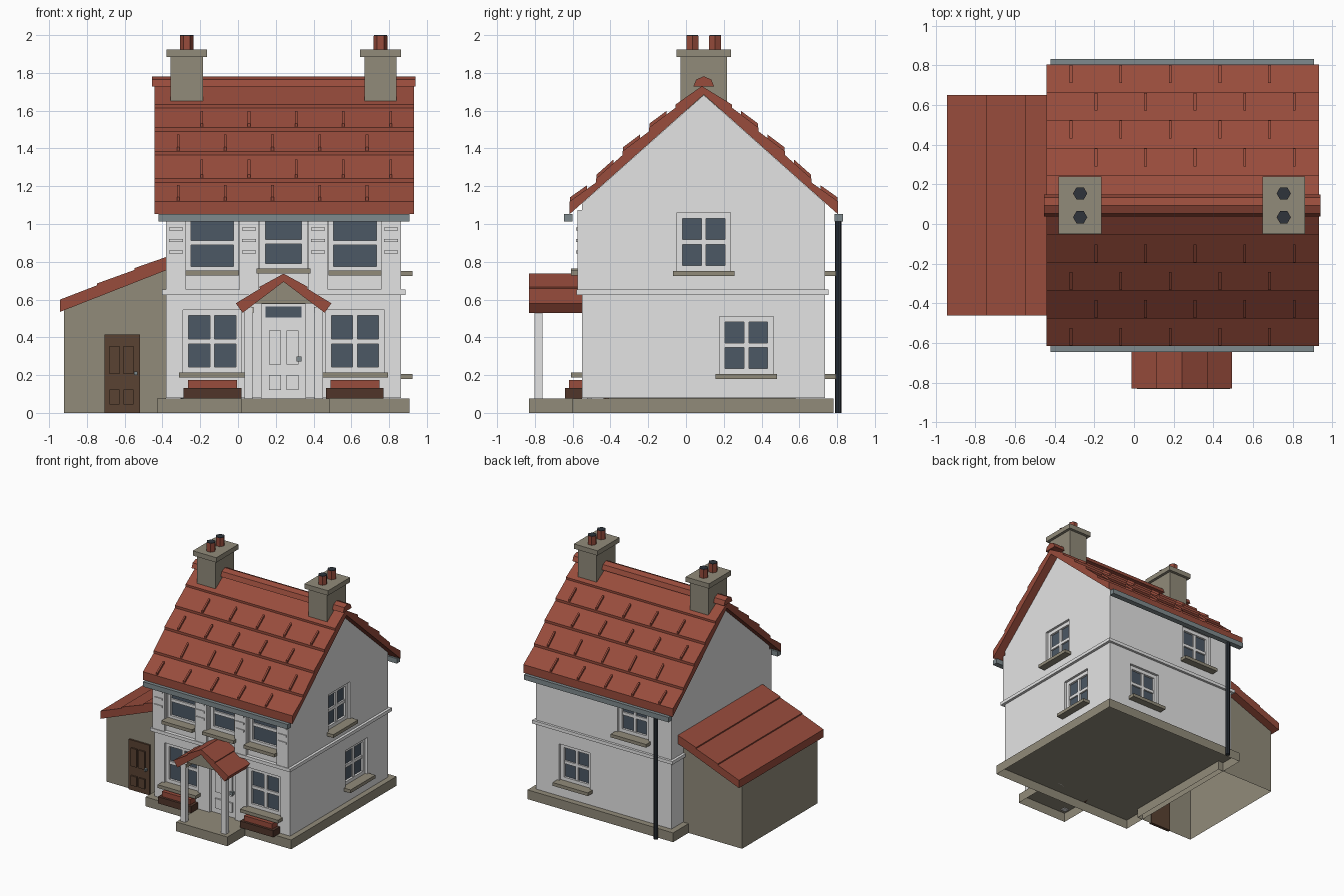
import bpy, bmesh, math
from mathutils import Matrix

cube = bpy.data.objects.get("Cube")
if cube:
    bpy.data.objects.remove(cube, do_unlink=True)


def material(name, hexcode):
    srgb = [int(hexcode[i:i + 2], 16) / 255 for i in (0, 2, 4)]
    col = [c / 12.92 if c <= 0.04045 else ((c + 0.055) / 1.055) ** 2.4 for c in srgb] + [1]
    m = bpy.data.materials.new(name)
    m.use_nodes = True
    m.diffuse_color = col
    m.node_tree.nodes["Principled BSDF"].inputs["Base Color"].default_value = col
    return m


WALL = material("white render", "E4E4E4")
STONE = material("grey stone", "918B7A")
TILE = material("red tile", "984C3C")
GLASS = material("window glass", "4C5865")
GUTTER = material("gutter grey", "7F8A8D")
PIPE = material("dark iron", "2E343B")
BROWN = material("planter wood", "50352A")
DOOR = material("shed door wood", "5A4232")


def prism(axis, pts, lo, hi):
    return axis, pts, lo, hi


def box(x0, x1, y0, y1, z0, z1):
    return prism("z", [(x0, y0), (x1, y0), (x1, y1), (x0, y1)], z0, z1)


def build(name, mat, solids, matrix=None, open_bottom=False):
    """Extrude every outline along its axis and join them in one object."""
    place = {"x": lambda a, b, t: (t, a, b),
             "y": lambda a, b, t: (a, t, b),
             "z": lambda a, b, t: (a, b, t)}
    bm = bmesh.new()
    for axis, pts, lo, hi in solids:
        ends = [[bm.verts.new(place[axis](a, b, t)) for a, b in pts] for t in (lo, hi)]
        bm.faces.new(ends[0])
        bm.faces.new(ends[1])
        for i in range(len(pts)):
            j = (i + 1) % len(pts)
            bm.faces.new((ends[0][i], ends[0][j], ends[1][j], ends[1][i]))
    bmesh.ops.recalc_face_normals(bm, faces=bm.faces)
    if open_bottom:
        ground = [f for f in bm.faces if all(v.co.z < 0.001 for v in f.verts)]
        bmesh.ops.delete(bm, geom=ground, context="FACES")
    if matrix:
        bm.transform(matrix)
    me = bpy.data.meshes.new(name)
    bm.to_mesh(me)
    bm.free()
    me.materials.append(mat)
    ob = bpy.data.objects.new(name, me)
    bpy.context.scene.collection.objects.link(ob)
    return ob


CX, RIDGE = 0.2415, 0.094       # house centre line and ridge line
LEFT, RIGHT, FRONT, BACK = -0.381, 0.864, -0.55, 0.735
SIDES = (("right", -1), ("left", 1))

# House body
slope = lambda y: 1.683 - 0.89 * abs(y - RIDGE)
body = build("house_walls", WALL, [prism("x", [
    (FRONT, 0.078), (BACK, 0.078), (BACK, slope(BACK)), (RIDGE, slope(RIDGE)),
    (FRONT, slope(FRONT))], LEFT, RIGHT)])

# Windows: pocket in the wall, frame, glass and stone sill
cutters = []


def window(name, x, y, angle, w, z0, z1, cols, edge=0.03, lip=0.02, bar=0.025):
    m = Matrix.Translation((x, y, 0)) @ Matrix.Rotation(math.radians(angle), 4, "Z")
    h = w / 2
    cutters.append(build(name + "_cutter", WALL, [box(-h, h, -0.08, 0.05, z0, z1)], m))
    zm = (z0 + z1) / 2
    bars = [box(-h, -h + edge, 0.02, 0.05, z0, z1), box(h - edge, h, 0.02, 0.05, z0, z1),
            box(-h + edge, h - edge, 0.02, 0.05, z0, z0 + edge),
            box(-h + edge, h - edge, 0.02, 0.05, z1 - edge, z1),
            box(-h + edge, h - edge, 0.025, 0.05, zm - bar / 2, zm + bar / 2)]
    if cols == 2:
        bars.append(box(-bar / 2, bar / 2, 0.025, 0.05, z0 + edge, z1 - edge))
    build(name + "_frame", WALL, bars, m)
    build(name + "_glass", GLASS, [box(-h + 0.01, h - 0.01, 0.038, 0.047, z0 + 0.01, z1 - 0.01)], m)
    build(name + "_sill", STONE, [box(-h - lip, h + lip, -0.06, 0.03, z0 - 0.025, z0 + 0.002)], m)


for side, s in SIDES:
    window("front_lower_window_" + side, CX + s * 0.378, FRONT, 0, 0.31, 0.212, 0.545, 2)
    window("front_upper_window_" + side, CX + s * 0.378, FRONT, 0, 0.275, 0.752, 1.05, 1, 0.024, 0.004)
window("front_upper_window_middle", CX, FRONT, 0, 0.25, 0.762, 1.05, 1, 0.03, 0.018)
window("side_upper_window", RIGHT, RIDGE, 90, 0.285, 0.75, 1.06, 2)
window("side_lower_window", RIGHT, 0.32, 90, 0.285, 0.205, 0.51, 2)
window("back_upper_window", -0.027, BACK, 180, 0.285, 0.75, 1.06, 2)
window("back_lower_window", 0.508, BACK, 180, 0.285, 0.205, 0.51, 2)
cutters.append(build("door_cutter", WALL, [box(CX - 0.117, CX + 0.117, -0.6, FRONT + 0.05, 0.07, 0.577)]))

for c in cutters:
    c.hide_render = True
    mod = body.modifiers.new("pocket", "BOOLEAN")
    mod.operation, mod.object, mod.solver = "DIFFERENCE", c, "EXACT"
cut = bpy.data.meshes.new_from_object(body.evaluated_get(bpy.context.evaluated_depsgraph_get()))
body.modifiers.clear()
body.data = cut
for c in cutters:
    bpy.data.objects.remove(c, do_unlink=True)

# String course, upper pilasters and their bricks
build("string_course", WALL, [box(LEFT - 0.022, RIGHT + 0.022, -0.58, BACK + 0.02, 0.625, 0.652)])
spans = [(CX + s * x, w) for s in (-1, 1) for x, w in ((0.182, 0.052), (0.5695, 0.053))]
build("pilasters", WALL, [box(x - w, x + w, -0.575, FRONT + 0.01, 0.64, 1.075) for x, w in spans])
build("pilaster_bricks", WALL, [
    box(x - 0.037, x + 0.037, -0.583, FRONT, z, z + 0.016)
    for x, w in spans for z in (0.845, 0.905, 0.965)])

# Plinth and porch step, open underneath
build("plinth", STONE, [box(LEFT - 0.048, RIGHT + 0.045, -0.6, 0.782, 0, 0.077)], open_bottom=True)
build("porch_step", STONE, [box(0.015, 0.485, -0.832, -0.6, 0, 0.077)], open_bottom=True)

# Main roof: stepped tile courses on both slopes
courses = [(0.71, 1.12, 1.22), (0.57, 1.24, 1.365), (0.43, 1.385, 1.49),
           (0.29, 1.51, 1.615), (0.15, 1.632, 1.73)]
outline = [(0.71, 1.052)]
for d, low, high in courses:
    outline += [(d, low), (max(d - 0.14, 0), high)]
chevron = [(RIDGE - d, z) for d, z in outline]
chevron += [(RIDGE + d, z) for d, z in reversed(outline[:-1])] + [(RIDGE, 1.685)]
build("main_roof", TILE, [prism("x", chevron, -0.442, 0.932)])
joints = []
for i, (d, low, high) in enumerate(courses[:4]):
    top = low + (high - low) * 0.64
    for s in (-1, 1):
        near, far = RIDGE + s * (d - 0.003), RIDGE + s * (d - 0.093)
        strip = [(near, low - 0.005), (near, low + 0.022), (far, top + 0.022), (far, top - 0.005)]
        for k in range(5):
            x = -0.317 + 0.25 * k + 0.125 * (i % 2)
            joints.append(prism("x", strip, x - 0.007, x + 0.007))
build("tile_joints", TILE, joints)
cap = [(-0.055, 1.727), (-0.04, 1.765), (0, 1.782), (0.04, 1.765), (0.055, 1.727)]
build("ridge_cap", TILE, [prism("x", [(RIDGE + y, z) for y, z in cap], -0.454, 0.94)])

# Gutters and drainpipe
build("gutters", GUTTER, [box(-0.422, 0.908, y, y + 0.045, 1.012, 1.053) for y in (-0.645, 0.787)])


def ngon(x, y, r, n):
    return [(x + r * math.cos(math.tau * i / n), y + r * math.sin(math.tau * i / n)) for i in range(n)]


build("drainpipe", PIPE, [prism("z", ngon(-0.287, 0.806, 0.018, 8), 0, 1.02)])

# Chimneys with hexagonal pots
for side, s in SIDES:
    x = CX + s * 0.513
    build("chimney_" + side, STONE, [box(x - 0.085, x + 0.085, RIDGE - 0.122, RIDGE + 0.122, 1.6, 1.89),
                                     box(x - 0.108, x + 0.108, RIDGE - 0.145, RIDGE + 0.145, 1.885, 1.925)])
    spots = [(x, RIDGE - 0.06), (x, RIDGE + 0.06)]
    build("chimney_pots_" + side, TILE, [prism("z", ngon(*p, 0.036, 6), 1.92, 1.996) for p in spots])
    build("pot_openings_" + side, PIPE, [prism("z", ngon(*p, 0.0355, 6), 1.992, 2.0) for p in spots])

# Recessed front door with panels, transom and knob
build("front_door", WALL, [box(CX - 0.117, CX + 0.117, FRONT + 0.025, FRONT + 0.05, 0.077, 0.577)]
      + [box(CX + s * 0.046 - 0.032, CX + s * 0.046 + 0.032, FRONT + 0.012, FRONT + 0.03, z0, z1)
         for s in (-1, 1) for z0, z1 in ((0.12, 0.2), (0.255, 0.435))])
build("door_transom", GLASS, [box(CX - 0.095, CX + 0.095, FRONT + 0.018, FRONT + 0.026, 0.505, 0.562)])
build("door_knob", GUTTER, [box(0.309, 0.335, FRONT, FRONT + 0.03, 0.272, 0.298)])

# Porch: posts, beams, gable infill and stepped roof
build("porch_posts", WALL, [box(CX + s * 0.186 - 0.022, CX + s * 0.186 + 0.022, -0.802, -0.76, 0.07, 0.56)
                            for s in (-1, 1)])
build("porch_beams", STONE, [box(CX + s * 0.184 - 0.024, CX + s * 0.184 + 0.024, -0.8, FRONT, 0.53, 0.56)
                             for s in (-1, 1)])
build("porch_gable", STONE, [prism("y", [(CX - 0.155, 0.58), (CX + 0.155, 0.58), (CX, 0.697)], -0.8, -0.765)])
half = [(0.217, 0.53), (0.253, 0.58), (0.125, 0.658), (0.128, 0.667), (0, 0.737)]
porch = [(CX - x, z) for x, z in half] + [(CX + x, z) for x, z in reversed(half[:-1])] + [(CX, 0.694)]
build("porch_roof", TILE, [prism("y", porch, -0.83, FRONT)])

# Flower boxes
for side, s in SIDES:
    x = CX + s * 0.377
    build("planter_" + side, BROWN, [box(x - 0.153, x + 0.153, -0.64, FRONT, 0.077, 0.132)])
    build("flowers_" + side, TILE, [box(x - 0.13, x + 0.13, -0.62, FRONT, 0.13, 0.175)])

# Lean-to shed, open underneath, with door and stepped roof
build("shed_walls", STONE, [prism("y", [(-0.922, 0), (LEFT, 0), (LEFT, 0.765), (-0.922, 0.553)], -0.41, 0.58)],
      open_bottom=True)
build("shed_roof", TILE, [prism("y", [
    (-0.942, 0.535), (-0.942, 0.6), (-0.747, 0.675), (-0.747, 0.685), (-0.547, 0.757),
    (-0.547, 0.767), (LEFT, 0.825), (LEFT, 0.755)], -0.46, 0.65)])
build("shed_door", DOOR, [box(-0.708, -0.518, -0.425, -0.4, 0, 0.415)]
      + [box(x, x + 0.052, -0.438, -0.42, z0, z1)
         for x in (-0.68, -0.606) for z0, z1 in ((0.045, 0.125), (0.205, 0.355))])
build("shed_knob", GUTTER, [box(-0.551, -0.533, -0.45, -0.42, 0.2, 0.218)])
